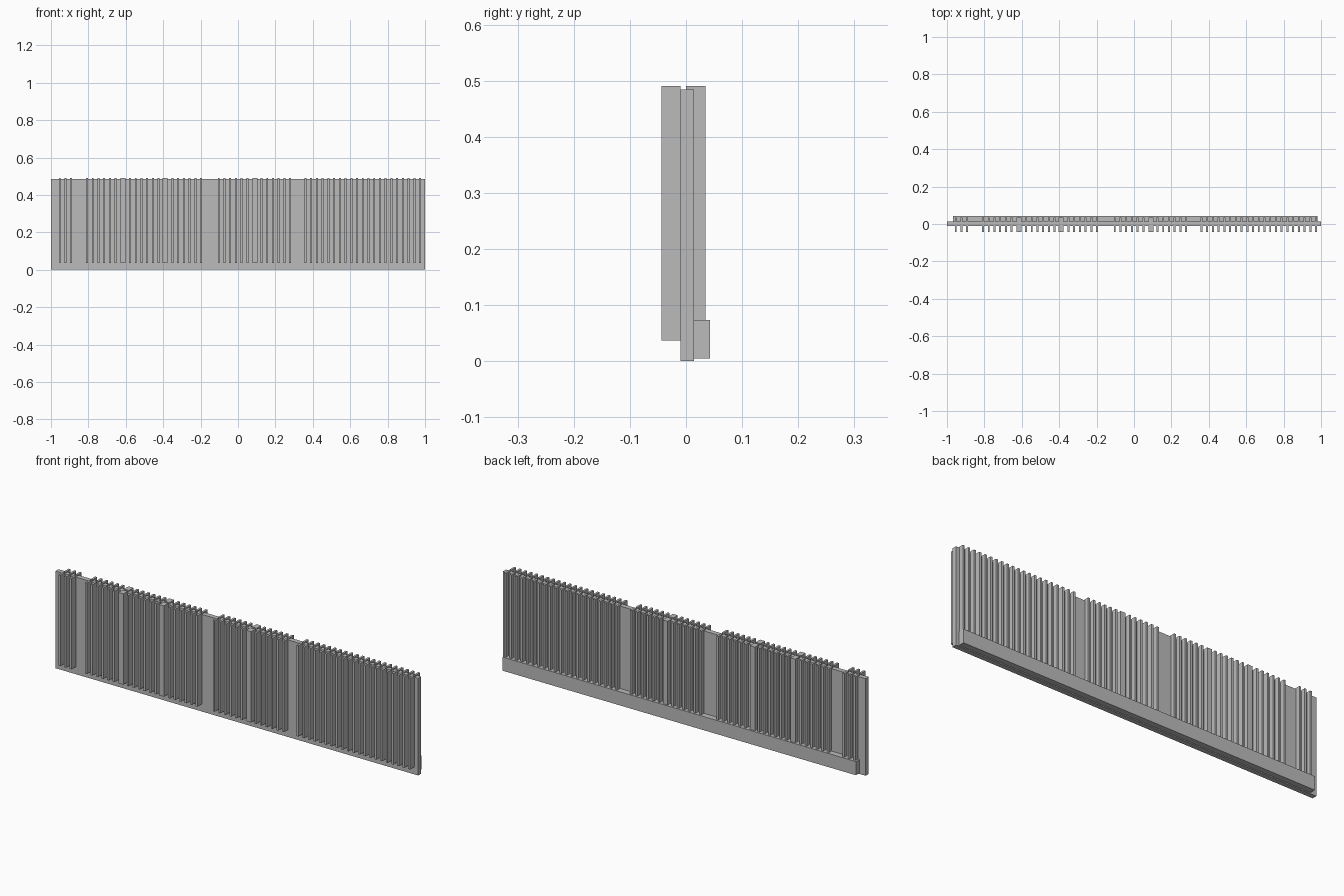
import bpy
import bmesh
from mathutils import Matrix

cube = bpy.data.objects.get("Cube")
if cube:
    bpy.data.objects.remove(cube, do_unlink=True)

grey = bpy.data.materials.new("plain_grey")
grey.use_nodes = True
grey.diffuse_color = (0.5, 0.5, 0.5, 1)
grey.node_tree.nodes["Principled BSDF"].inputs["Base Color"].default_value = (0.5, 0.5, 0.5, 1)


def build_boxes(name, boxes):
    """One object from boxes given as (x range, y range, z range)."""
    bm = bmesh.new()
    for ranges in boxes:
        centre = [(a + b) / 2 for a, b in ranges]
        size = [b - a for a, b in ranges]
        bmesh.ops.create_cube(bm, size=1, matrix=Matrix.LocRotScale(centre, None, size))
    mesh = bpy.data.meshes.new(name)
    bm.to_mesh(mesh)
    bm.free()
    mesh.materials.append(grey)
    obj = bpy.data.objects.new(name, mesh)
    bpy.context.collection.objects.link(obj)
    return obj


# Main wall panel and the base rail behind it
build_boxes("wall_panel", [((-1, 1), (-0.01, 0.014), (0, 0.484))])
build_boxes("back_rail", [((-0.967, 0.982), (0.014, 0.043), (0.005, 0.073))])

# Runs of narrow slats: (first x, last x, count), and wide slats by centre
RUNS = [(-0.953, -0.893, 3), (-0.807, -0.655, 6), (-0.577, -0.425, 6),
        (-0.35, -0.198, 6), (-0.103, 0.05, 6), (0.126, 0.278, 6), (0.36, 0.974, 21)]
WIDE = [-0.615, -0.391, 0.09]
NARROW_WIDTH, WIDE_WIDTH = 0.0105, 0.027

slats = [(x, WIDE_WIDTH) for x in WIDE]
for first, last, count in RUNS:
    step = (last - first) / (count - 1)
    slats += [(first + i * step, NARROW_WIDTH) for i in range(count)]

# The slats stand on both faces of the panel and rise slightly above it
for name, depth, bottom in [("front_slats", (-0.044, -0.01), 0.037),
                            ("back_slats", (0, 0.035), 0.037)]:
    build_boxes(name, [((x - w / 2, x + w / 2), depth, (bottom, 0.49)) for x, w in slats])
